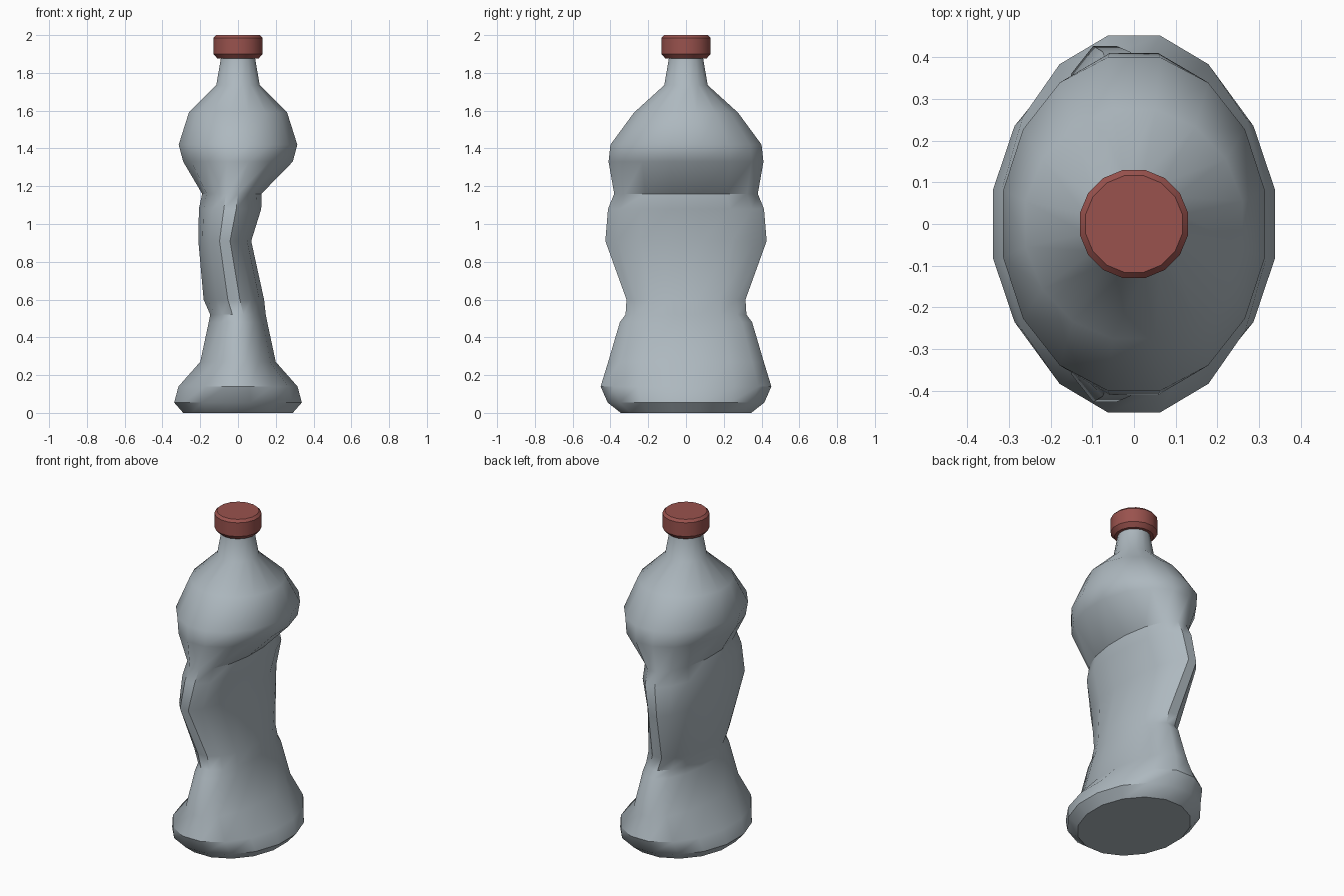
import bpy, bmesh, math

if "Cube" in bpy.data.objects:
    bpy.data.objects.remove(bpy.data.objects["Cube"])

SIDES = 16


def material(name, rgb):
    m = bpy.data.materials.new(name)
    m.diffuse_color = (*rgb, 1)
    m.use_nodes = True
    m.node_tree.nodes["Principled BSDF"].inputs["Base Color"].default_value = m.diffuse_color
    return m


def loft(name, rings, mat, angle):
    """Skin stacked elliptical rings: (z, x centre, x half width, y half width)."""
    bm = bmesh.new()
    k = 1 / math.cos(math.pi / SIDES)  # flats, not corners, face the axes
    loops = []
    for z, cx, hx, hy in rings:
        loops.append([bm.verts.new((cx + hx * k * math.cos(a), hy * k * math.sin(a), z))
                      for a in ((i + 0.5) * math.tau / SIDES for i in range(SIDES))])
    for lo, hi in zip(loops, loops[1:]):
        for i in range(SIDES):
            j = (i + 1) % SIDES
            bm.faces.new((lo[i], lo[j], hi[j], hi[i]))
    bm.faces.new(loops[0][::-1])
    bm.faces.new(loops[-1])
    me = bpy.data.meshes.new(name)
    bm.to_mesh(me)
    bm.free()
    me.materials.append(mat)
    ob = bpy.data.objects.new(name, me)
    bpy.context.collection.objects.link(ob)
    bpy.ops.object.select_all(action='DESELECT')
    ob.select_set(True)
    bpy.context.view_layer.objects.active = ob
    bpy.ops.object.shade_smooth_by_angle(angle=math.radians(angle))
    return ob


plastic = material("grey plastic", (0.42, 0.48, 0.52))
red = material("dull red cap", (0.32, 0.085, 0.075))

# Crushed bottle: flared foot, squashed waist pushed sideways, shoulder and neck
loft("bottle_body", [
    (0.00, 0, 0.29, 0.345),
    (0.055, 0, 0.338, 0.415),
    (0.14, 0, 0.315, 0.452),
    (0.27, 0, 0.20, 0.412),
    (0.48, 0, 0.155, 0.35),
    (0.52, 0, 0.147, 0.32),
    (0.60, -0.022, 0.16, 0.315),
    (0.91, -0.07, 0.14, 0.427),
    (1.08, -0.042, 0.165, 0.413),
    (1.16, -0.033, 0.157, 0.38),
    (1.33, 0, 0.29, 0.41),
    (1.42, 0, 0.314, 0.40),
    (1.59, 0, 0.26, 0.275),
    (1.735, 0, 0.115, 0.115),
    (1.88, 0, 0.09, 0.09),
], plastic, 38)

# Screw cap with bevelled rims
loft("bottle_cap", [
    (1.875, 0, 0.108, 0.108),
    (1.90, 0, 0.13, 0.13),
    (1.985, 0, 0.13, 0.13),
    (2.00, 0, 0.116, 0.116),
], red, 30)
